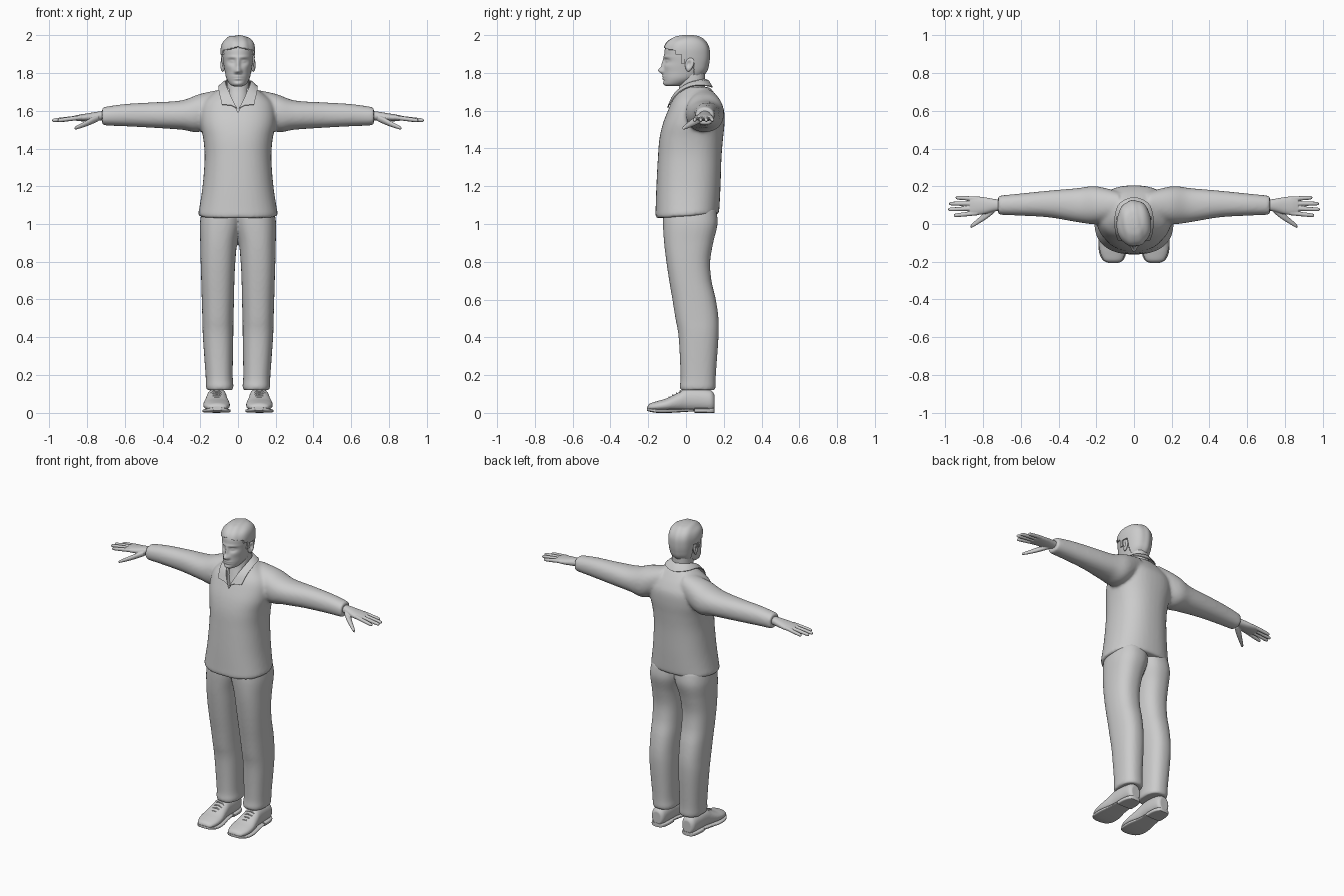
import bpy, bmesh
from math import sin, cos, pi, exp, radians
from mathutils import Vector

if "Cube" in bpy.data.objects:
    bpy.data.objects.remove(bpy.data.objects["Cube"], do_unlink=True)

clay = bpy.data.materials.new("plain grey")
clay.use_nodes = True
GREY = (0.6, 0.6, 0.6, 1)
clay.diffuse_color = GREY
clay.node_tree.nodes["Principled BSDF"].inputs["Base Color"].default_value = GREY


def spline(rows, steps):
    """Smooth curve through rows of numbers."""
    out = []
    for i in range(len(rows) - 1):
        p0, p1 = rows[max(i - 1, 0)], rows[i]
        p2, p3 = rows[i + 1], rows[min(i + 2, len(rows) - 1)]
        for s in range(steps):
            t = s / steps
            out.append([b + t * ((c - a) / 2 + t * ((a - 2.5 * b + 2 * c - d / 2)
                        + t * (1.5 * (b - c) + (d - a) / 2)))
                        for a, b, c, d in zip(p0, p1, p2, p3)])
    out.append(list(rows[-1]))
    return out


def loft(bm, axis, rows, side=1, sides=40, steps=6, power=2.2):
    """Skin rounded sections (t, a0, a1, b0, b1) placed along an axis."""
    rings = []
    for t, a0, a1, b0, b1 in spline(rows, steps):
        ring = []
        for k in range(sides):
            c, s = cos(2 * pi * k / sides), sin(2 * pi * k / sides)
            c = abs(c) ** (2 / power) * (1 if c > 0 else -1)
            s = abs(s) ** (2 / power) * (1 if s > 0 else -1)
            a = (a0 + a1 + (a1 - a0) * c) / 2
            b = (b0 + b1 + (b1 - b0) * s) / 2
            x, y, z = {"x": (t, a, b), "y": (a, t, b), "z": (a, b, t)}[axis]
            ring.append(bm.verts.new((x * side, y, z)))
        rings.append(ring)
    for r, q in zip(rings, rings[1:]):
        for k in range(sides):
            j = (k + 1) % sides
            bm.faces.new((r[k], r[j], q[j], q[k]))
    bm.faces.new(rings[0])
    bm.faces.new(rings[-1])


def finish(bm, name, voxel=0, smooth=0, solid=0, cutter=None, angle=50):
    """Turn a bmesh into a smooth, finished object."""
    bmesh.ops.recalc_face_normals(bm, faces=bm.faces[:])
    mesh = bpy.data.meshes.new(name)
    bm.to_mesh(mesh)
    bm.free()
    ob = bpy.data.objects.new(name, mesh)
    bpy.context.collection.objects.link(ob)
    if voxel:
        m = ob.modifiers.new("blend", "REMESH")
        m.mode, m.voxel_size = "VOXEL", voxel
    if smooth:
        m = ob.modifiers.new("relax", "SMOOTH")
        m.factor, m.iterations = 0.5, smooth
    if solid:
        m = ob.modifiers.new("thickness", "SOLIDIFY")
        m.thickness, m.offset = solid, 1
    if cutter:
        m = ob.modifiers.new("cut", "BOOLEAN")
        m.operation, m.object = "DIFFERENCE", cutter
    bpy.ops.object.select_all(action="DESELECT")
    ob.select_set(True)
    bpy.context.view_layer.objects.active = ob
    bpy.ops.object.convert(target="MESH")
    bpy.ops.object.shade_smooth_by_angle(angle=radians(angle))
    ob.data.materials.clear()
    ob.data.materials.append(clay)
    return ob


def oval(rows):
    """Sections symmetric in x: (z, half width, front, back)."""
    return [(z, -w, w, f, b) for z, w, f, b in rows]


# Neckline cutter
bm = bmesh.new()
tri = [[bm.verts.new((x, y, z)) for x, z in ((0, 1.59), (0.068, 1.74), (-0.068, 1.74))]
       for y in (-0.2, -0.02)]
for face in (tri[0], tri[1], *[(tri[0][i], tri[0][i - 1], tri[1][i - 1], tri[1][i]) for i in range(3)]):
    bm.faces.new(face)
cutter = finish(bm, "neckline_cutter")
cutter.hide_render = True

# Sweater: torso and sleeves blended together
bm = bmesh.new()
loft(bm, "z", oval([
    (1.03, .206, -.157, .17), (1.045, .211, -.162, .175), (1.08, .206, -.161, .177),
    (1.2, .188, -.157, .183), (1.35, .177, -.149, .188), (1.45, .184, -.141, .196),
    (1.53, .2, -.123, .204), (1.6, .2, -.096, .202), (1.65, .18, -.073, .18),
    (1.69, .135, -.045, .153), (1.725, .085, -.015, .125)]), power=2.35)
for v in bm.verts:
    if v.co.z < 1.1:
        v.co.z += 0.07 * (v.co.y + 0.15) * (1.1 - v.co.z) / 0.07
for side in (1, -1):
    loft(bm, "x", [
        (.08, .03, .17, 1.57, 1.715), (.2, .0, .2, 1.49, 1.69), (.3, .01, .19, 1.5, 1.655),
        (.45, .035, .177, 1.51, 1.645), (.6, .044, .162, 1.518, 1.636),
        (.7, .048, .152, 1.522, 1.622), (.72, .05, .15, 1.524, 1.618)], side)
sweater = finish(bm, "sweater", voxel=.009, smooth=9, cutter=cutter)
bpy.data.objects.remove(cutter, do_unlink=True)

# Trousers: two legs meeting at the hips
bm = bmesh.new()
for side in (1, -1):
    loft(bm, "z", [
        (.12, .028, .166, -.029, .152), (.14, .024, .17, -.033, .157), (.2, .028, .172, -.029, .158),
        (.4, .025, .186, -.039, .172), (.5, .024, .189, -.056, .172), (.6, .021, .192, -.072, .158),
        (.7, .019, .195, -.089, .135), (.8, .014, .198, -.104, .128), (.9, .004, .2, -.116, .144),
        (1, -.02, .202, -.122, .167), (1.08, -.03, .19, -.12, .16)], side, power=2.35)
finish(bm, "trousers", voxel=.008, smooth=6)

# Shirt collar: a folded ribbon, inner edge then outer edge
half = [(.006, -.094, 1.612, .085, -.082, 1.632), (.04, -.064, 1.68, .097, -.04, 1.69),
        (.064, 0, 1.735, .1, .03, 1.727), (.058, .065, 1.757, .075, .105, 1.73),
        (0, .105, 1.762, 0, .137, 1.722)]
whole = half + [(-a, b, c, -d, e, f) for a, b, c, d, e, f in half[-2::-1]]
bm = bmesh.new()
strips = []
for row in spline(whole, 6):
    inner, outer = Vector(row[:3]), Vector(row[3:])
    fold = Vector((0, 0, 0.008))
    strips.append([bm.verts.new(p) for p in (inner, inner.lerp(outer, .35) + fold, outer)])
for p, q in zip(strips, strips[1:]):
    for k in range(2):
        bm.faces.new((p[k], p[k + 1], q[k + 1], q[k]))
finish(bm, "shirt_collar", solid=.006, angle=40)

# Neck
bm = bmesh.new()
loft(bm, "z", oval([(1.56, .06, -.08, .1), (1.62, .064, -.068, .1), (1.67, .062, -.052, .1),
                    (1.72, .06, -.037, .1), (1.8, .06, -.03, .1)]))
finish(bm, "neck")

SKULL = oval([
    (1.73, .022, -.102, -.04), (1.74, .042, -.115, 0), (1.77, .061, -.119, .062),
    (1.81, .07, -.119, .102), (1.85, .077, -.116, .114), (1.89, .082, -.115, .118),
    (1.93, .083, -.111, .115), (1.96, .074, -.094, .1), (1.982, .051, -.06, .073),
    (1.99, .026, -.025, .04), (1.992, .004, 0, .012)])

# Face relief, mirrored: x, z, spread in x, spread in z, push forward
RELIEF = [
    (0, 1.812, .011, .011, .024), (0, 1.845, .008, .022, .013),      # nose
    (.013, 1.807, .006, .007, .007),                                # nostrils
    (.034, 1.862, .015, .011, -.011), (.033, 1.862, .009, .005, .006),  # eyes
    (.03, 1.884, .02, .006, .005), (.05, 1.835, .016, .014, .004),  # brows, cheeks
    (0, 1.782, .018, .004, .006), (0, 1.769, .015, .004, .006),     # lips
    (0, 1.757, .014, .005, -.003), (0, 1.744, .016, .01, .005)]     # chin

# Head
bm = bmesh.new()
loft(bm, "z", SKULL, sides=160, steps=9, power=2.1)
for v in bm.verts:
    x, y, z = v.co
    if y < -0.03:
        v.co.y -= sum(push * exp(-((abs(x) - cx) / sx) ** 2 / 2 - ((z - cz) / sz) ** 2 / 2)
                      for cx, cz, sx, sz, push in RELIEF)
finish(bm, "head", angle=70)


def hairline(x, y):
    if y < -0.055:
        return 1.937 - 0.25 * abs(x)
    if y < -0.025:
        return 1.9
    if y < -0.008:
        return 1.85
    return 1.885 if y < 0.04 else 1.79


# Hair: a combed cap over the skull
bm = bmesh.new()
loft(bm, "z", SKULL, sides=120, steps=9, power=2.1)
low = []
for f in bm.faces:
    c = f.calc_center_median()
    if c.z < hairline(c.x, c.y):
        low.append(f)
bmesh.ops.delete(bm, geom=low, context="FACES")
bm.normal_update()
for v in bm.verts:
    v.co += v.normal * 0.0015 * sin(120 * v.co.x + 25 * v.co.y)
finish(bm, "hair", solid=.008, angle=60)

for side, word in ((1, "left"), (-1, "right")):
    # Ear with a hollow outer face
    bm = bmesh.new()
    bmesh.ops.create_uvsphere(bm, u_segments=32, v_segments=24, radius=1)
    for v in bm.verts:
        x, y, z = v.co
        dish = exp(-((y + .15) ** 2 + (z - .15) ** 2) / .2) if x > 0 else 0
        y *= 1 + .25 * z
        v.co = (side * (.081 + .012 * (x - 1.1 * dish) + .005 * y), .018 + .023 * y + .006 * z, 1.843 + .036 * z)
    finish(bm, word + "_ear")

    # Hand: palm, four fingers and thumb blended together
    bm = bmesh.new()
    loft(bm, "x", [
        (.68, .07, .13, 1.55, 1.598), (.72, .07, .13, 1.55, 1.598), (.76, .062, .136, 1.547, 1.593),
        (.8, .052, .143, 1.545, 1.586), (.84, .047, .146, 1.545, 1.58), (.87, .05, .143, 1.55, 1.573)], side)
    for y, tip_x, tip_y in ((.058, .955, .045), (.083, .985, .077), (.108, .98, .108), (.133, .945, .14)):
        row = []
        for t, r in ((0, .012), (.5, .0115), (.9, .01), (1, .006)):
            cx, cy, cz = .83 + (tip_x - .83) * t, y + (tip_y - y) * t, 1.565 - .016 * t
            row.append((cx, cy - r, cy + r, cz - r, cz + r))
        loft(bm, "x", row, side, sides=16, power=2)
    loft(bm, "x", [
        (.74, .06, .1, 1.545, 1.58), (.78, .028, .072, 1.527, 1.562), (.82, .003, .036, 1.512, 1.54),
        (.85, -.015, .01, 1.503, 1.524), (.866, -.023, -.007, 1.499, 1.514)], side, sides=20)
    finish(bm, word + "_hand", voxel=.003, smooth=4)

    # Shoe upper
    bm = bmesh.new()
    loft(bm, "y", [
        (-.204, .08, .14, .015, .036), (-.19, .06, .162, .01, .05), (-.15, .045, .18, .008, .063),
        (-.1, .043, .184, .008, .078), (-.04, .053, .174, .008, .108), (0, .058, .167, .008, .13),
        (.07, .06, .162, .008, .13), (.13, .066, .157, .008, .12), (.15, .08, .142, .015, .1)], side)
    finish(bm, word + "_shoe", voxel=.005, smooth=4)

    # Sole and heel
    bm = bmesh.new()
    loft(bm, "y", [
        (-.207, .085, .135, .012, .028), (-.19, .056, .166, .006, .024), (-.15, .041, .185, 0, .02),
        (-.09, .04, .188, 0, .02), (-.02, .056, .176, .004, .02), (.04, .06, .168, .008, .022)],
        side, power=4)
    loft(bm, "y", [(.045, .058, .168, 0, .025), (.1, .058, .166, 0, .025),
                   (.14, .07, .154, 0, .025), (.152, .09, .134, 0, .025)], side, power=5)
    finish(bm, word + "_sole", angle=40)

    # Laces
    bm = bmesh.new()
    for i in range(4):
        y, z = -.09 + .02 * i, .083 + .0115 * i
        row = []
        for u in (-1, -.5, 0, .5, 1):
            top = z - .012 * u * u
            row.append((.113 + .032 * u, y - .004, y + .004, top - .006, top + .003))
        loft(bm, "x", row, side, sides=10, steps=3)
    finish(bm, word + "_laces")
